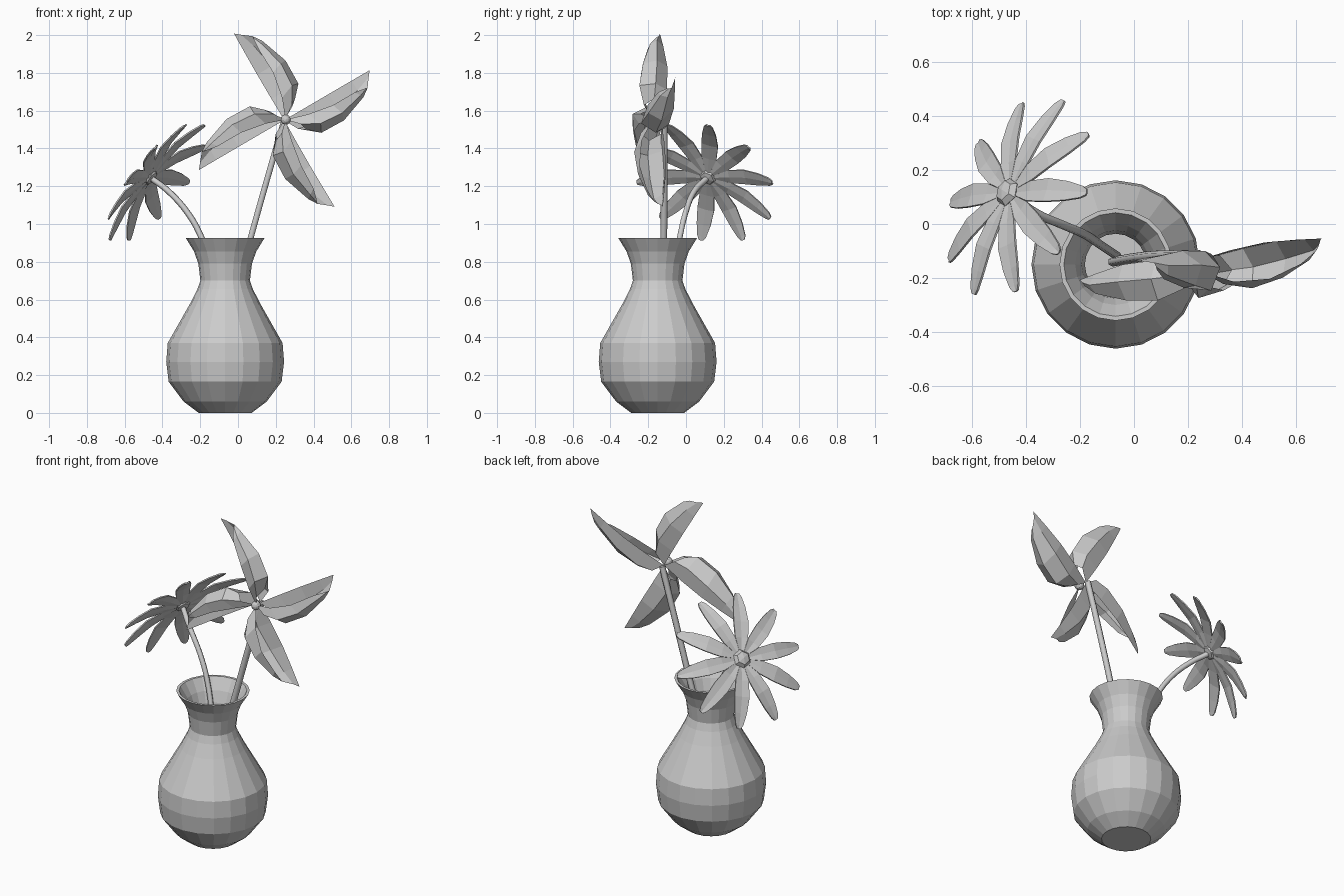
import bpy, bmesh, math
from mathutils import Vector, Matrix

if "Cube" in bpy.data.objects:
    bpy.data.objects.remove(bpy.data.objects["Cube"])


def make_object(name, verts, faces):
    mesh = bpy.data.meshes.new(name)
    mesh.from_pydata(verts, [], faces)
    bm = bmesh.new()
    bm.from_mesh(mesh)
    bmesh.ops.remove_doubles(bm, verts=bm.verts, dist=0.0005)
    bmesh.ops.recalc_face_normals(bm, faces=bm.faces)
    bm.to_mesh(mesh)
    bm.free()
    obj = bpy.data.objects.new(name, mesh)
    bpy.context.collection.objects.link(obj)
    return obj


def lathe(name, profile, sides, origin):
    verts, faces = [], []
    for r, z in profile:
        for i in range(sides):
            a = 2 * math.pi * i / sides
            verts.append(origin + Vector((r * math.cos(a), r * math.sin(a), z)))
    for j in range(len(profile) - 1):
        for i in range(sides):
            k = (i + 1) % sides
            faces.append((j * sides + i, j * sides + k, (j + 1) * sides + k, (j + 1) * sides + i))
    faces.append(tuple(range(sides)))
    faces.append(tuple(range((len(profile) - 1) * sides, len(profile) * sides)))
    return make_object(name, verts, faces)


def grid(rows, verts, faces):
    """Append a sheet of quads spanned by rows of points."""
    start, n = len(verts), len(rows[0])
    for row in rows:
        verts.extend(row)
    for j in range(len(rows) - 1):
        for i in range(n - 1):
            p = start + j * n + i
            faces.append((p, p + 1, p + n + 1, p + n))


def stem(name, points, radius):
    curve = bpy.data.curves.new(name, 'CURVE')
    curve.dimensions = '3D'
    curve.bevel_depth = radius
    curve.bevel_resolution = 1
    curve.resolution_u = 4
    curve.use_fill_caps = True
    spline = curve.splines.new('BEZIER')
    spline.bezier_points.add(len(points) - 1)
    for bp, co in zip(spline.bezier_points, points):
        bp.co = co
        bp.handle_left_type = bp.handle_right_type = 'AUTO'
    obj = bpy.data.objects.new(name, curve)
    bpy.context.collection.objects.link(obj)


def ball(name, centre, normal, radius, height, sides, rings):
    bm = bmesh.new()
    bmesh.ops.create_uvsphere(bm, u_segments=sides, v_segments=rings, radius=1)
    turn = Vector((0, 0, 1)).rotation_difference(normal).to_matrix().to_4x4()
    bm.transform(Matrix.Translation(centre) @ turn @ Matrix.Diagonal((radius, radius, height, 1)))
    mesh = bpy.data.meshes.new(name)
    bm.to_mesh(mesh)
    bm.free()
    bpy.context.collection.objects.link(bpy.data.objects.new(name, mesh))


# Vase: outer wall up to the lip, then the inner wall down to the floor
lathe("vase", [(0.14, 0), (0.22, 0.06), (0.299, 0.165), (0.312, 0.27), (0.304, 0.37),
               (0.185, 0.58), (0.147, 0.655), (0.131, 0.70), (0.142, 0.79), (0.165, 0.855),
               (0.208, 0.925), (0.192, 0.925), (0.150, 0.855), (0.126, 0.79), (0.114, 0.70),
               (0.165, 0.58), (0.285, 0.37), (0.285, 0.17), (0.20, 0.08), (0.12, 0.03)],
      20, Vector((-0.068, -0.15, 0)))

# Daisy: ten drooping petals around a six-sided centre
n = Vector((-0.735, 0.34, 0.587)).normalized()
u = Vector((0.164, 0.355, 0)).normalized()
v = n.cross(u)
centre = Vector((-0.463, 0.115, 1.248))
outline = [(0.02, 0.0065, 0), (0.125, 0.040, 0.006), (0.22, 0.046, 0.002),
           (0.31, 0.038, -0.020), (0.375, 0.024, -0.040), (0.395, 0.012, -0.048)]
verts, faces = [], []
for k in range(10):
    a = math.radians(36 * k)
    out = u * math.cos(a) + v * math.sin(a)
    side = n.cross(out)
    grid([[centre + out * r + side * w * s + n * (h - 0.004 * (1 - abs(s)))
           for s in (-1, 0, 1)] for r, w, h in outline], verts, faces)
petals = make_object("daisy_petals", verts, faces)
thick = petals.modifiers.new("thickness", 'SOLIDIFY')
thick.thickness = 0.008
thick.offset = 0
ball("daisy_centre", centre + n * 0.008, n, 0.055, 0.03, 6, 4)
stem("daisy_stem", [(-0.460, 0.112, 1.243), (-0.37, 0.045, 1.175), (-0.26, -0.005, 1.05),
                    (-0.19, -0.035, 0.92), (-0.12, -0.08, 0.70), (-0.06, -0.12, 0.30)], 0.016)

# Pinwheel flower: four curled blades, each given as (along, across, forward)
fwd = Vector((0.138, -1, 0.060)).normalized()
right = Vector((1, 0.138, 0)).normalized()
up = right.cross(fwd) * -1
hub = Vector((0.245, -0.132, 1.55))
blade = [
    [(0, 0, 0), (0.04, 0.075, -0.01), (0.07, 0.10, 0.05), (0.05, 0.06, 0.10), (0, 0, 0.045)],
    [(0.13, 0, -0.015), (0.13, 0.10, -0.02), (0.13, 0.156, 0.05), (0.14, 0.11, 0.13), (0.11, 0.035, 0.10)],
    [(0.28, 0, -0.022), (0.28, 0.09, -0.025), (0.27, 0.16, 0.04), (0.27, 0.12, 0.11), (0.25, 0.06, 0.11)],
    [(0.42, 0, -0.012), (0.42, 0.06, -0.01), (0.424, 0.106, 0.03), (0.41, 0.09, 0.065), (0.39, 0.06, 0.075)],
    [(0.53, 0, 0), (0.505, 0.03, 0.0), (0.47, 0.075, 0.015), (0.46, 0.075, 0.03), (0.45, 0.07, 0.04)],
]
verts, faces = [], []
for k in range(4):
    a = math.radians(30 + 90 * k)
    along = right * math.cos(a) + up * math.sin(a)
    across = right * math.sin(a) - up * math.cos(a)
    grid([[hub + along * p + across * q + fwd * d for p, q, d in row] for row in blade],
         verts, faces)
make_object("pinwheel_blades", verts, faces)
ball("pinwheel_hub", hub + fwd * 0.05, fwd, 0.028, 0.028, 10, 6)
stem("pinwheel_stem", [(0.245, -0.115, 1.55), (0.155, -0.115, 1.24), (0.068, -0.118, 0.93),
                       (0.005, -0.125, 0.70), (-0.08, -0.14, 0.30)], 0.018)
